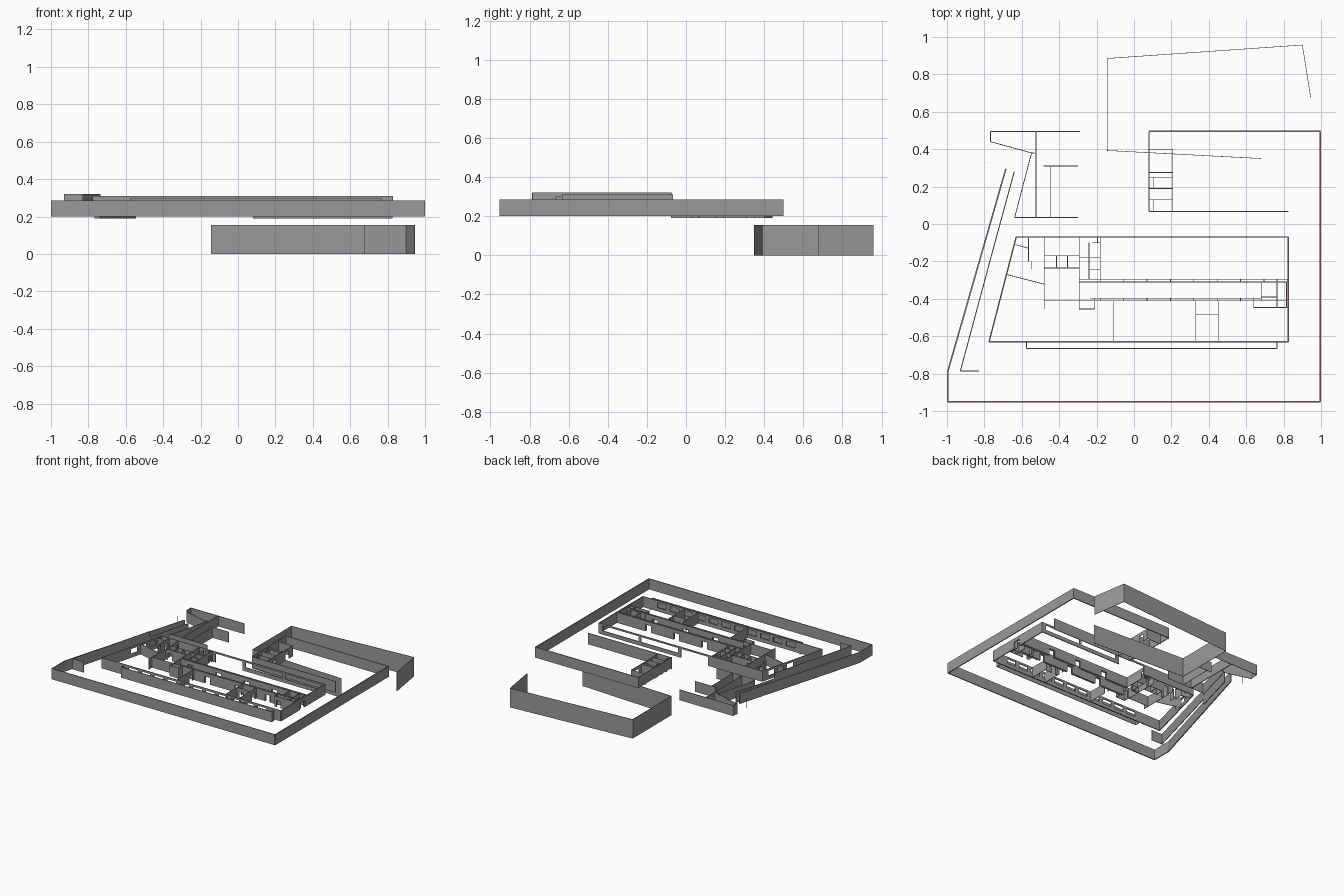
import bpy, bmesh
from mathutils import Vector

def material(name, rgb):
    m = bpy.data.materials.new(name)
    m.diffuse_color = (*rgb, 1)
    return m

GREY = material("dark_grey", (0.32, 0.32, 0.32))
RED = material("dull_red", (0.35, 0.12, 0.12))

def box(bm, p, d, n, s0, s1, z0, z1, t):
    """One straight block along direction d, from s0 to s1."""
    if s1 - s0 < 1e-4 or z1 - z0 < 1e-4:
        return
    vs = []
    for z in (z0, z1):
        for s, k in ((s0, -1), (s1, -1), (s1, 1), (s0, 1)):
            v = p + d * s + n * (k * t / 2)
            vs.append(bm.verts.new((v.x, v.y, z)))
    for f in ((3, 2, 1, 0), (4, 5, 6, 7), (0, 1, 5, 4), (1, 2, 6, 5), (2, 3, 7, 6), (3, 0, 4, 7)):
        bm.faces.new([vs[i] for i in f])

def wall(bm, a, b, z0, z1, t=0.004, holes=()):
    """Wall from a to b; each hole is (start, end, bottom, top) along the wall."""
    p, q = Vector(a), Vector(b)
    d = (q - p).normalized()
    n = Vector((-d.y, d.x))
    L, s = (q - p).length, 0.0
    for h0, h1, lo, hi in sorted(holes):
        box(bm, p, d, n, s, h0, z0, z1, t)
        box(bm, p, d, n, h0, h1, z0, lo, t)
        box(bm, p, d, n, h0, h1, hi, z1, t)
        s = h1
    box(bm, p, d, n, s, L, z0, z1, t)

def build(name, walls, mat=GREY):
    bm = bmesh.new()
    for w in walls:
        wall(bm, *w)
    me = bpy.data.meshes.new(name)
    bm.to_mesh(me)
    bm.free()
    me.materials.append(mat)
    bpy.context.collection.objects.link(bpy.data.objects.new(name, me))

def path(pts, z0, z1, t):
    return [(a, b, z0, z1, t) for a, b in zip(pts, pts[1:])]

def row(start, pitch, width, count, lo, hi):
    return [(start + i * pitch, start + i * pitch + width, lo, hi) for i in range(count)]

# Lower basement enclosure, thin sheets
build("basement_wall", path([(0.68, 0.35), (-0.143, 0.393), (-0.143, 0.885),
                             (0.9, 0.957), (0.945, 0.675)], 0, 0.155, 0.003))

# Perimeter wall
G0, G1 = 0.20, 0.285
build("perimeter_wall", path([(0.08, 0.495), (0.996, 0.495), (0.996, -0.95), (-0.996, -0.95),
                              (-0.996, -0.79), (-0.685, 0.295)], G0, G1, 0.008))

# Slanted west screen: tall part, then lower part
W0, U0, U1 = 0.19, 0.225, 0.31
build("west_screen", [
    ((-0.928, -0.785), (-0.737, -0.075), 0.235, 0.32, 0.005),
    ((-0.928, -0.785), (-0.828, -0.785), 0.235, 0.32, 0.005),
    ((-0.737, -0.075), (-0.64, 0.28), W0, 0.275, 0.005)])
build("west_pole", [((-0.768, 0.328), (-0.765, 0.328), G0, 0.28, 0.003)])

# Main hall outer shell with windows
S0, S1 = 0.255, 0.295
build("hall_shell", [
    ((-0.775, -0.63), (0.825, -0.63), U0, U1, 0.007, row(0.24, 0.115, 0.08, 11, S0, S1)),
    ((0.825, -0.63), (0.825, -0.07), U0, U1, 0.007, [(0.24, 0.30, U0, 0.28)]),
    ((-0.63, -0.07), (0.825, -0.07), U0, U1, 0.007,
     [(0.48, 0.72, U0, 0.297), (0.75, 1.08, 0.255, 0.297), (1.1, 1.42, 0.255, 0.297)]),
    ((-0.775, -0.63), (-0.63, -0.07), U0, U1, 0.007, row(0.28, 0.09, 0.06, 3, S0, S1))])

# Thin red edging on the shell and perimeter tops
build("red_edging", [
    ((-0.992, -0.95), (0.996, -0.95), G1, G1 + 0.001, 0.004),
    ((0.996, -0.95), (0.996, 0.49), G1, G1 + 0.001, 0.004),
    ((-0.775, -0.63), (-0.63, -0.07), U1, U1 + 0.001, 0.003),
    ((0.825, -0.63), (0.825, -0.07), U1, U1 + 0.001, 0.003)], RED)

# Balcony along the front
build("front_balcony", [
    ((-0.575, -0.665), (0.765, -0.665), 0.215, 0.30, 0.004),
    ((-0.575, -0.665), (-0.575, -0.63), 0.215, 0.30),
    ((0.765, -0.665), (0.765, -0.63), 0.215, 0.30)])

# Corridor walls with doors and niches
DT = 0.28
corridor = [
    ((-0.293, -0.295), (0.825, -0.295), U0, U1, 0.003, row(0.06, 0.25, 0.05, 4, U0, DT)),
    ((-0.293, -0.31), (0.825, -0.31), U0, U1, 0.004, row(0.06, 0.25, 0.05, 4, U0, DT)),
    ((-0.235, -0.397), (0.68, -0.397), U0, U1, 0.003, row(0.225, 0.27, 0.05, 3, U0, DT)),
    ((-0.48, -0.41), (0.825, -0.41), U0, U1, 0.004, row(0.2, 0.27, 0.05, 4, U0, DT))]
for i in range(9):
    x = -0.18 + i * 0.125
    corridor.append(((x, -0.31), (x, -0.295), U0, U1, 0.004))
    if x < 0.66:
        corridor.append(((x, -0.41), (x, -0.397), U0, U1, 0.004))
build("corridor_walls", corridor)

# Rooms in the main hall: vertical runs (x, y0, y1) and horizontal runs (y, x0, x1)
vert = [(-0.564, -0.07, -0.20), (-0.55, -0.2, -0.24), (-0.48, -0.07, -0.455), (-0.293, -0.07, -0.455),
        (-0.415, -0.17, -0.235), (-0.355, -0.17, -0.235), (-0.24, -0.10, -0.295), (-0.18, -0.07, -0.295),
        (-0.195, -0.07, -0.1), (-0.21, -0.397, -0.455), (-0.108, -0.41, -0.63), (0.33, -0.41, -0.63),
        (0.45, -0.41, -0.63), (0.64, -0.39, -0.447), (0.68, -0.31, -0.41), (0.765, -0.295, -0.447),
        (0.815, -0.31, -0.447)]
horiz = [(-0.17, -0.48, -0.293), (-0.235, -0.48, -0.293), (-0.18, -0.293, -0.18), (-0.245, -0.24, -0.18),
         (-0.1, -0.225, -0.18), (-0.455, -0.293, -0.21), (-0.485, 0.33, 0.45), (-0.447, 0.64, 0.825),
         (-0.39, 0.68, 0.765)]

def door(length):
    return [(0.02, 0.055, U0, DT)] if length > 0.09 else []

build("hall_partitions",
      [((x, a), (x, b), U0, U1, 0.004, door(abs(a - b))) for x, a, b in vert] +
      [((a, y), (b, y), U0, U1, 0.004, door(abs(a - b))) for y, a, b in horiz] +
      [((-0.635, -0.11), (-0.564, -0.13), U0, U1, 0.004),
       ((-0.68, -0.27), (-0.48, -0.322), U0, U1, 0.004)])

# East wing
build("east_wing",
      [((0.08, 0.495), (0.08, 0.067), G0, G1, 0.006),
       ((0.08, 0.067), (0.825, 0.067), W0, 0.28, 0.006),
       ((0.207, 0.4), (0.207, 0.067), W0, 0.275, 0.004, row(0.05, 0.16, 0.04, 2, W0, 0.25)),
       ((0.105, 0.25), (0.105, 0.19), W0, 0.275, 0.003),
       ((0.105, 0.13), (0.105, 0.067), W0, 0.275, 0.003)] +
      [((0.08, y), (0.207, y), W0, 0.275, 0.004) for y in (0.4, 0.275, 0.25, 0.19, 0.13)])

# West wing
build("west_wing",
      path([(-0.29, 0.495), (-0.767, 0.495), (-0.767, 0.44)], G0, G1, 0.004) +
      path([(-0.767, 0.44), (-0.548, 0.38), (-0.638, 0.035)], W0, 0.275, 0.004) +
      [((-0.638, 0.035), (-0.3, 0.035), G0, G1, 0.004),
       ((-0.523, 0.495), (-0.523, 0.035), G0, G1, 0.006),
       ((-0.548, 0.38), (-0.523, 0.378), G0, G1, 0.004),
       ((-0.483, 0.31), (-0.3, 0.31), G0, G1, 0.004),
       ((-0.445, 0.31), (-0.445, 0.035), G0, G1, 0.004)])
